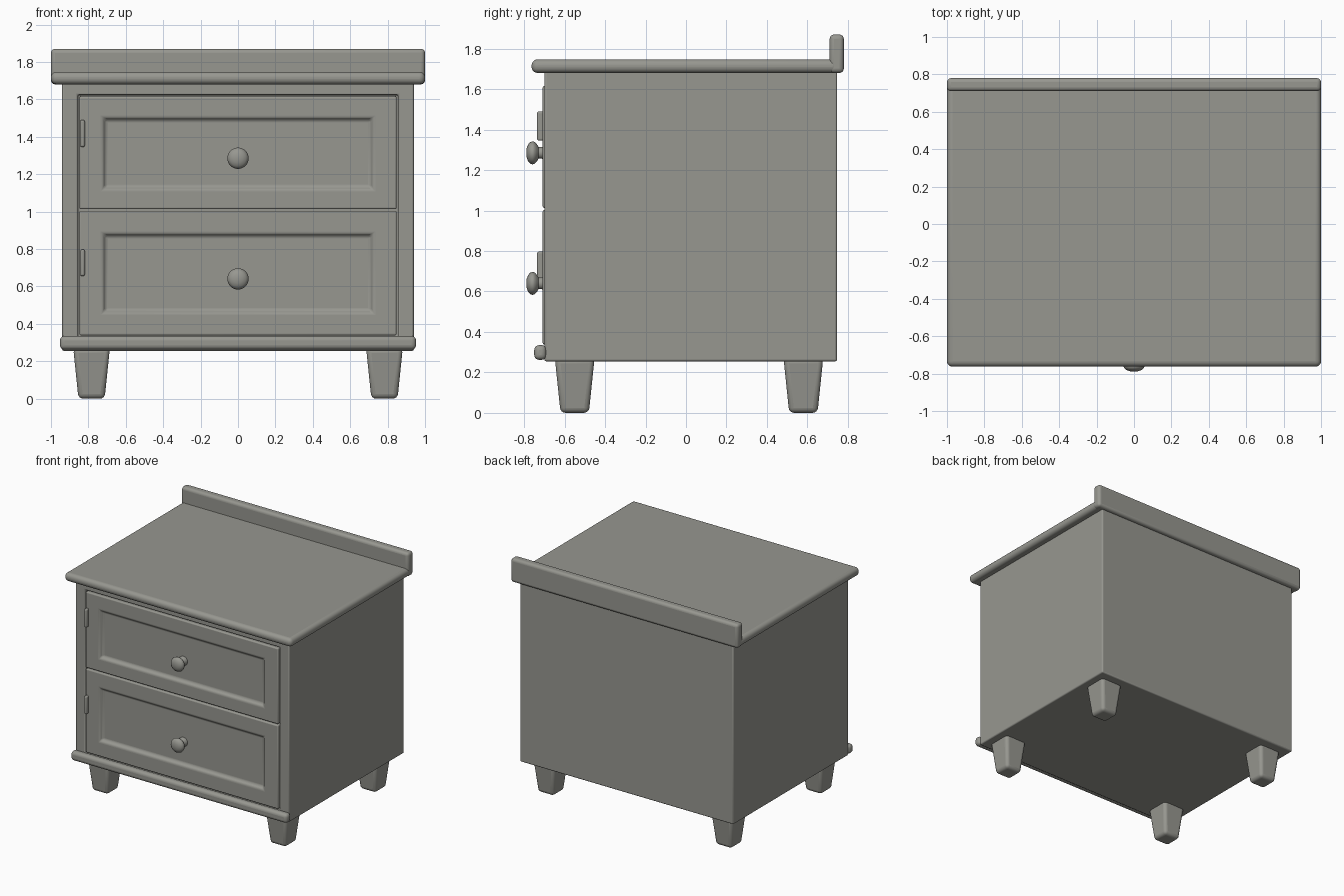
import bpy, bmesh, math
from mathutils import Vector

if "Cube" in bpy.data.objects:
    bpy.data.objects.remove(bpy.data.objects["Cube"])

paint = bpy.data.materials.new("warm grey paint")
paint.diffuse_color = (0.31, 0.31, 0.28, 1)
paint.use_nodes = True
paint.node_tree.nodes["Principled BSDF"].inputs["Base Color"].default_value = paint.diffuse_color


def rect_y(x0, x1, z0, z1, y):
    return [(x0, y, z0), (x1, y, z0), (x1, y, z1), (x0, y, z1)]


def rect_z(x, y, h, z):
    return [(x - h, y - h, z), (x + h, y - h, z), (x + h, y + h, z), (x - h, y + h, z)]


def loft(name, rings, bevel=0.0, segments=3):
    """Skin closed rings in order, cap both ends, round the edges."""
    bm = bmesh.new()
    loops = [[bm.verts.new(p) for p in ring] for ring in rings]
    for a, b in zip(loops, loops[1:]):
        for i in range(len(a)):
            j = (i + 1) % len(a)
            bm.faces.new((a[i], a[j], b[j], b[i]))
    bm.faces.new(loops[0])
    bm.faces.new(loops[-1])
    bmesh.ops.recalc_face_normals(bm, faces=bm.faces)
    mesh = bpy.data.meshes.new(name)
    bm.to_mesh(mesh)
    bm.free()
    mesh.materials.append(paint)
    obj = bpy.data.objects.new(name, mesh)
    bpy.context.collection.objects.link(obj)
    if bevel:
        mod = obj.modifiers.new("rounded edges", "BEVEL")
        mod.width = bevel
        mod.segments = segments
        mod.limit_method = "ANGLE"
        mod.angle_limit = math.radians(30)
    bpy.ops.object.select_all(action="DESELECT")
    obj.select_set(True)
    bpy.context.view_layer.objects.active = obj
    bpy.ops.object.shade_smooth_by_angle(angle=math.radians(40))
    return obj


def box(name, x0, x1, y0, y1, z0, z1, bevel, segments=4):
    return loft(name, [rect_y(x0, x1, z0, z1, y1), rect_y(x0, x1, z0, z1, y0)], bevel, segments)


# Cabinet body with a shallow front opening
loft("cabinet_body", [
    rect_y(-0.94, 0.94, 0.255, 1.69, 0.747),
    rect_y(-0.94, 0.94, 0.255, 1.69, -0.70),
    rect_y(-0.856, 0.856, 0.33, 1.624, -0.70),
    rect_y(-0.856, 0.856, 0.33, 1.624, -0.66)], 0.01)

# Top board, back rail and front base moulding
box("top_board", -1.0, 1.0, -0.763, 0.755, 1.68, 1.747, 0.03, 5)
box("back_rail", -1.0, 1.0, 0.71, 0.78, 1.68, 1.87, 0.022)
box("base_moulding", -0.952, 0.952, -0.75, -0.69, 0.262, 0.335, 0.024)


# Drawer fronts: outer frame, sloped lip, sunken panel; plus knob and hinge
def drawer(label, z0, z1, p0, p1, knob_z, h0, h1):
    x, px = 0.848, 0.725
    loft(label + "_drawer_front", [
        rect_y(-x, x, z0, z1, -0.65),
        rect_y(-x, x, z0, z1, -0.708),
        rect_y(-px, px, p0, p1, -0.708),
        rect_y(-px + 0.02, px - 0.02, p0 + 0.02, p1 - 0.02, -0.685)], 0.009)

    profile = [(0.036, -0.675), (0.036, -0.70), (0.029, -0.712), (0.028, -0.728),
               (0.042, -0.737), (0.054, -0.748), (0.057, -0.758), (0.053, -0.77),
               (0.042, -0.78), (0.024, -0.787), (0.006, -0.789)]
    loft(label + "_knob", [
        [(r * math.cos(a), y, knob_z + r * math.sin(a))
         for a in (math.tau * i / 32 for i in range(32))]
        for r, y in profile])

    box(label + "_hinge", -0.843, -0.819, -0.736, -0.69, h0, h1, 0.01)


drawer("upper", 1.013, 1.617, 1.115, 1.505, 1.285, 1.345, 1.49)
drawer("lower", 0.338, 1.004, 0.455, 0.885, 0.64, 0.655, 0.797)

# Tapered legs
for side, sx in (("left", -1), ("right", 1)):
    for end, y in (("front", -0.55), ("back", 0.58)):
        loft(f"{end}_{side}_leg", [
            rect_z(sx * 0.783, y, 0.098, 0.27),
            rect_z(sx * 0.783, y, 0.07, 0.0)], 0.025, 4)
